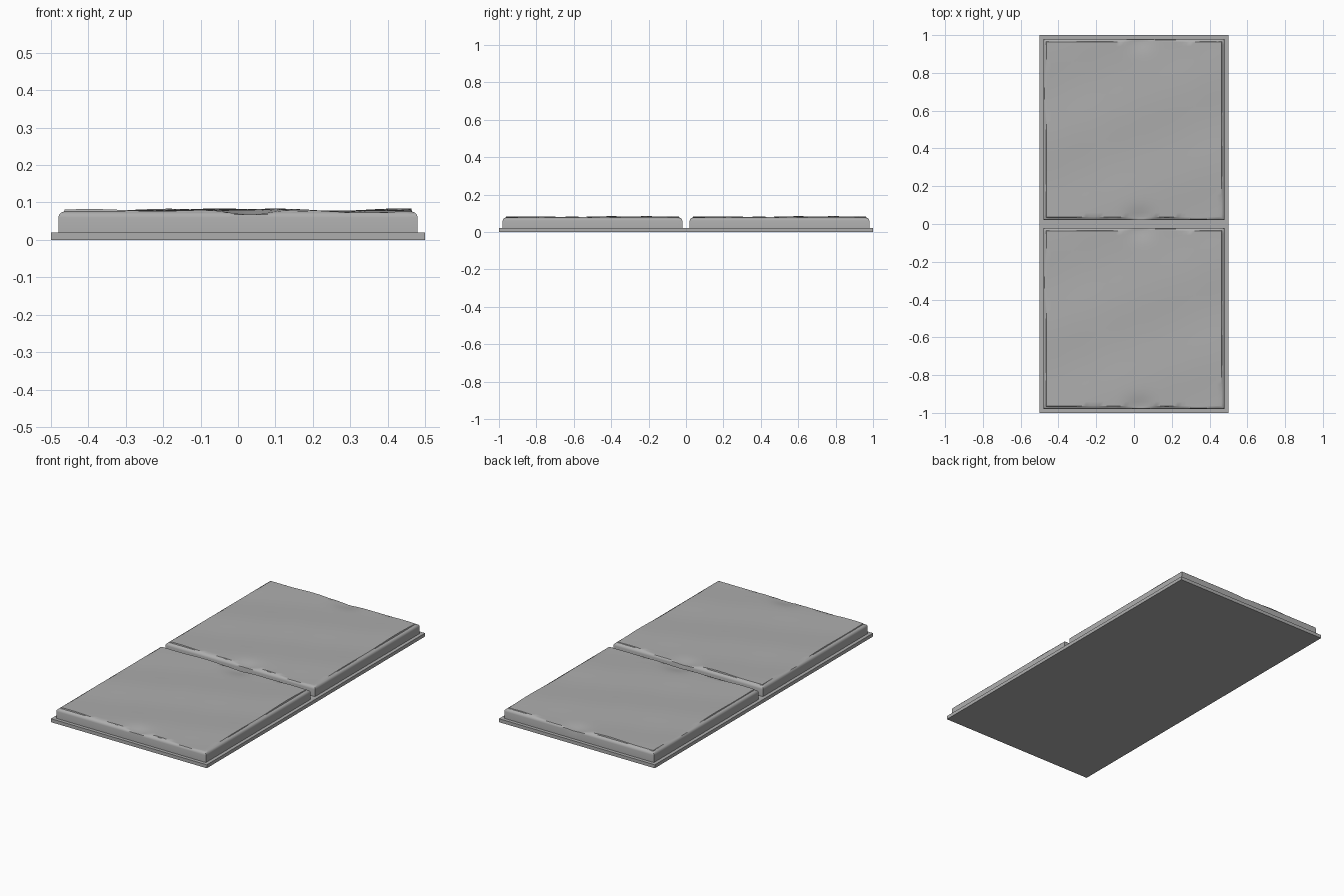
import bpy
import bmesh
from math import sin, cos, exp, radians

if "Cube" in bpy.data.objects:
    bpy.data.objects.remove(bpy.data.objects["Cube"])

stone = bpy.data.materials.new("grey stone")
stone.use_nodes = True
colour = (0.42, 0.42, 0.42, 1)
stone.diffuse_color = colour
stone.node_tree.nodes["Principled BSDF"].inputs["Base Color"].default_value = colour

BASE_TOP = 0.02
RIM = 0.076
INNER = 0.463


def worn_height(x, y):
    """Gently uneven stone surface with worn dips at the front and back edges."""
    wave = 0.0025 * sin(11 * x + 3 * y + 2) + 0.002 * sin(13 * y - 5 * x) \
        + 0.0012 * cos(23 * x + 9 * y)
    dip = exp(-((x - 0.03) / 0.07) ** 2) * exp(-((abs(y) - 0.48) / 0.06) ** 2)
    return 0.0785 + wave - 0.013 * dip


def add_object(name, bm):
    bmesh.ops.recalc_face_normals(bm, faces=bm.faces)
    mesh = bpy.data.meshes.new(name)
    bm.to_mesh(mesh)
    bm.free()
    mesh.materials.append(stone)
    obj = bpy.data.objects.new(name, mesh)
    bpy.context.collection.objects.link(obj)
    return obj


def paving_slab(name, y):
    bm = bmesh.new()
    bmesh.ops.create_grid(bm, x_segments=40, y_segments=40, size=INNER)
    for v in bm.verts:
        v.co.z = worn_height(v.co.x, v.co.y)
    # chipped lip, rounded shoulder and straight wall, ring by ring
    edges = [e for e in bm.edges if e.is_boundary]
    size = INNER
    for half, top in ((0.465, RIM), (0.473, 0.073), (0.478, 0.068),
                      (0.48, 0.06), (0.48, BASE_TOP - 0.005)):
        ring = bmesh.ops.extrude_edge_only(bm, edges=edges)["geom"]
        edges = [g for g in ring if isinstance(g, bmesh.types.BMEdge)
                 and g.is_boundary]
        for v in {v for e in edges for v in e.verts}:
            v.co.x *= half / size
            v.co.y *= half / size
            v.co.z = min(top, v.co.z)
        size = half
    bmesh.ops.contextual_create(bm, geom=edges)
    obj = add_object(name, bm)
    obj.location.y = y
    bpy.ops.object.select_all(action="DESELECT")
    obj.select_set(True)
    bpy.context.view_layer.objects.active = obj
    bpy.ops.object.shade_smooth_by_angle(angle=radians(35))


# mortar bed
bm = bmesh.new()
bmesh.ops.create_cube(bm, size=1)
for v in bm.verts:
    v.co = (v.co.x, v.co.y * 2, BASE_TOP if v.co.z > 0 else 0)
add_object("mortar_bed", bm)

# two slabs
paving_slab("front_slab", -0.5)
paving_slab("back_slab", 0.5)
